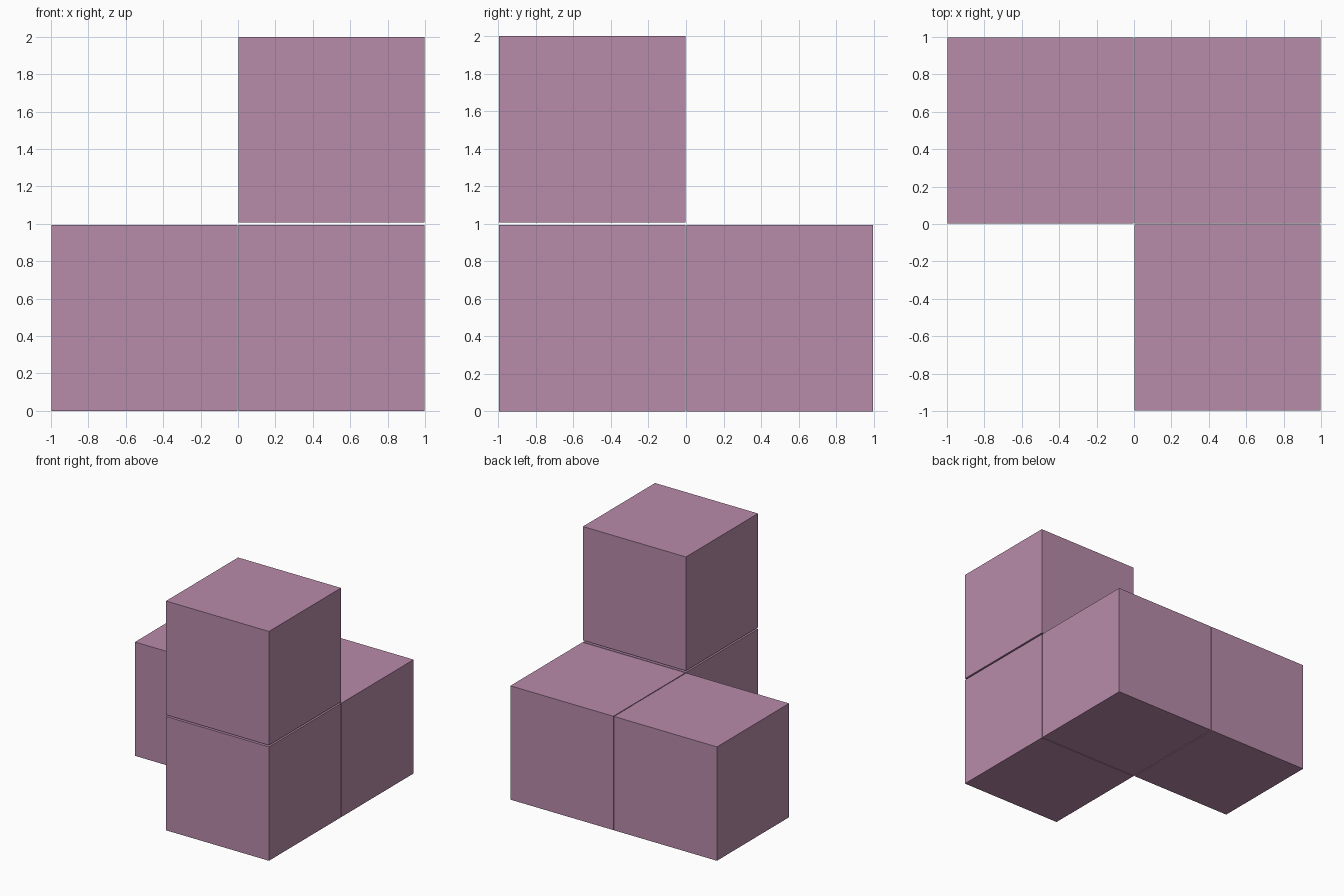
import bpy
import bmesh

if "Cube" in bpy.data.objects:
    bpy.data.objects.remove(bpy.data.objects["Cube"])

SIZE = 0.993       # cube edge, slightly under one unit so seams show
STEP_XY = 1.0      # sideways spacing
STEP_Z = 2 - SIZE  # vertical spacing, total height is 2

mauve = bpy.data.materials.new("mauve")
mauve.diffuse_color = (0.479, 0.258, 0.402, 1)
mauve.use_nodes = True
mauve.node_tree.nodes["Principled BSDF"].inputs["Base Color"].default_value = mauve.diffuse_color


def cube(name, col, row, level):
    """One separate block of the puzzle piece on its grid cell."""
    bm = bmesh.new()
    bmesh.ops.create_cube(bm, size=SIZE)
    mesh = bpy.data.meshes.new(name)
    bm.to_mesh(mesh)
    bm.free()
    mesh.materials.append(mauve)
    obj = bpy.data.objects.new(name, mesh)
    obj.location = ((col - 0.5) * STEP_XY, (row - 0.5) * STEP_XY,
                    SIZE / 2 + level * STEP_Z)
    bpy.context.collection.objects.link(obj)


# L-shaped base of three blocks, with one block stacked on the front end
cube("back_left_block", 0, 1, 0)
cube("corner_block", 1, 1, 0)
cube("front_block", 1, 0, 0)
cube("upper_block", 1, 0, 1)
